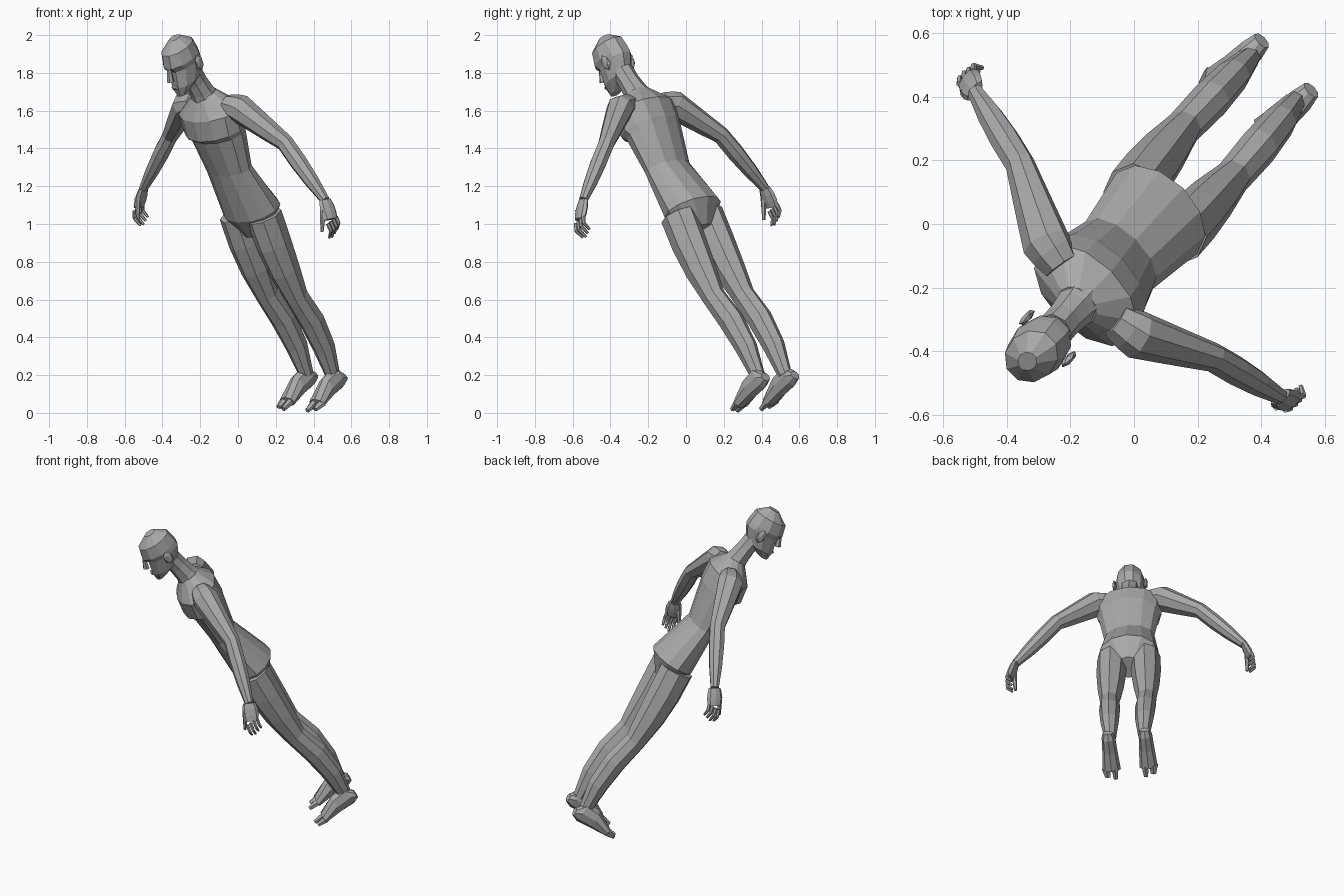
import bpy, bmesh, math
from mathutils import Vector, Matrix

default_cube = bpy.data.objects.get("Cube")
if default_cube:
    bpy.data.objects.remove(default_cube)

SIDE, BACK, UP = Vector((1, 0, 0)), Vector((0, 1, 0)), Vector((0, 0, 1))

skin = bpy.data.materials.new("plain grey")
skin.use_nodes = True
skin.diffuse_color = (0.4, 0.4, 0.4, 1)
shader = skin.node_tree.nodes["Principled BSDF"]
shader.inputs["Base Color"].default_value = skin.diffuse_color


def leaning_pose():
    """Frame of the body: turned to one side and leaning forward."""
    spine = Vector((-0.345, -0.4, 0.848)).normalized()
    left = Vector((0.7, -0.7, -0.045))
    left = (left - left.project(spine)).normalized()
    pose = Matrix((left, spine.cross(left), spine)).transposed().to_4x4()
    pose.translation = (0.44, 0.465, 0.11)
    return pose


POSE = leaning_pose()


def finish(name, bm, mirror):
    """Turn the mesh into a posed object, doubled for paired parts."""
    bmesh.ops.recalc_face_normals(bm, faces=bm.faces)
    mesh = bpy.data.meshes.new(name)
    bm.to_mesh(mesh)
    bm.free()
    mesh.materials.append(skin)
    part = bpy.data.objects.new(name, mesh)
    bpy.context.collection.objects.link(part)
    part.matrix_world = POSE
    if mirror:
        modifier = part.modifiers.new("other side", 'MIRROR')
        modifier.use_mirror_merge = False


def loft(name, rings, sides, mirror):
    """Skin a row of rings, each a centre and two half axes."""
    bm = bmesh.new()
    loops = []
    for centre, across, deep in rings:
        loop = []
        for i in range(sides):
            angle = math.tau * i / sides
            point = centre + across * math.cos(angle) + deep * math.sin(angle)
            loop.append(bm.verts.new(point))
        loops.append(loop)
    for lower, upper in zip(loops, loops[1:]):
        for i in range(sides):
            j = (i + 1) % sides
            bm.faces.new((lower[i], lower[j], upper[j], upper[i]))
    bm.faces.new(loops[0])
    bm.faces.new(loops[-1])
    finish(name, bm, mirror)


def sections(name, stations, along=UP, deep=BACK, offset=0, sides=10, mirror=False):
    """Loft of stations: place along the axis, half width, near and far edge."""
    rings = []
    for place, half, near, far in stations:
        centre = along * place + deep * (near + far) / 2 + SIDE * offset
        rings.append((centre, SIDE * half, deep * (far - near) / 2))
    loft(name, rings, sides, mirror)


def chain(name, joints, radii, muscles=None, ratio=1, wide=BACK, sides=8, mirror=True):
    """Tapered limb through joints; muscles swell and bow each segment."""
    joints = [Vector(joint) for joint in joints]
    muscles = muscles or [(0, 0)] * len(joints)
    spots = []
    for i, (start, end) in enumerate(zip(joints, joints[1:])):
        swell, bow = muscles[i]
        for t in (0, 1 / 3, 2 / 3):
            arch = math.sin(math.pi * t)
            radius = radii[i] + (radii[i + 1] - radii[i]) * t + swell * arch
            spots.append((start.lerp(end, t) + BACK * bow * arch, radius))
    spots.append((joints[-1], radii[-1]))
    rings = []
    for i, (centre, radius) in enumerate(spots):
        following = spots[min(i + 1, len(spots) - 1)][0]
        previous = spots[max(i - 1, 0)][0]
        direction = (following - previous).normalized()
        broad = (wide - wide.project(direction)).normalized()
        rings.append((centre, direction.cross(broad) * radius, broad * radius * ratio))
    loft(name, rings, sides, mirror)


def blob(name, centre, size, mirror=False):
    """Low-poly ball scaled to size."""
    bm = bmesh.new()
    bmesh.ops.create_icosphere(bm, subdivisions=1, radius=1)
    bmesh.ops.scale(bm, vec=size, verts=bm.verts)
    bmesh.ops.translate(bm, vec=centre, verts=bm.verts)
    finish(name, bm, mirror)


# Torso from crotch through hips, waist, chest and shoulders to the neck
crotch = (1, 0.08, -0.06, 0.08)
hips = (1.12, 0.18, -0.1, 0.165)
waist = (1.4, 0.15, -0.09, 0.08)
ribs = (1.61, 0.18, -0.1, 0.13)
chest = (1.64, 0.19, -0.13, 0.14)
shoulders = (1.75, 0.2, -0.11, 0.15)
collar = (1.85, 0.07, -0.03, 0.09)
sections("torso", (crotch, hips, waist, ribs, chest, shoulders, collar), sides=12)

# Neck and head
chain("neck", ((0, 0.03, 1.8), (0, 0, 2)), (0.08, 0.06), [(-0.01, 0)], mirror=False)
chin = (1.93, 0.03, -0.14, -0.08)
jaw = (1.98, 0.07, -0.145, 0.04)
eyes = (2.07, 0.085, -0.125, 0.09)
brow = (2.1, 0.09, -0.145, 0.09)
crown = (2.17, 0.08, -0.125, 0.08)
scalp = (2.22, 0.03, -0.05, 0.02)
sections("head", (chin, jaw, eyes, brow, crown, scalp))
chain("nose", ((0, -0.13, 2.1), (0, -0.155, 2.03)), (0.01, 0.02), sides=6, mirror=False)
blob("lips", (0, -0.14, 1.985), (0.03, 0.014, 0.012))
blob("ear", (0.093, 0, 2.06), (0.014, 0.03, 0.045), mirror=True)

# Legs with thigh and calf muscles
hip, knee, ankle = (0.1, 0.01, 1.1), (0.11, 0, 0.6), (0.1, 0.035, 0.08)
chain("leg", (hip, knee, ankle), (0.09, 0.058, 0.035),
      [(0.01, -0.01), (0.014, 0.03)], ratio=1.15)

# Feet, each with a big toe and a block of outer toes
heel = (0.09, 0.03, 0.02, 0.07)
instep = (0.05, 0.04, 0, 0.13)
arch_top = (-0.04, 0.045, 0, 0.12)
ball = (-0.15, 0.055, 0, 0.055)
sections("foot", (heel, instep, arch_top, ball), along=BACK, deep=UP,
         offset=0.11, sides=8, mirror=True)
chain("big_toe", ((0.09, -0.14, 0.026), (0.09, -0.21, 0.02)), (0.023, 0.014),
      wide=SIDE, sides=6)
chain("outer_toes", ((0.14, -0.14, 0.025), (0.135, -0.195, 0.02)), (0.02, 0.012),
      ratio=1.5, wide=SIDE, sides=6)

# Arms hanging away from the sides
collarbone, shoulder = (0.12, 0.045, 1.77), (0.2, 0.05, 1.75)
elbow, wrist = (0.43, 0.06, 1.54), (0.68, -0.04, 1.26)
chain("arm", (collarbone, shoulder, elbow, wrist), (0.055, 0.073, 0.044, 0.024),
      [(0, 0), (0, 0), (0.008, 0)], ratio=1.1)

# Hands: palm, thumb and four curled fingers
chain("palm", (wrist, (0.72, -0.085, 1.17)), (0.016, 0.018), [(0.004, 0)], ratio=2.3)
chain("thumb", ((0.695, -0.09, 1.23), (0.69, -0.15, 1.13)), (0.017, 0.009), sides=6)
for number in range(4):
    knuckle = Vector((0.725, -0.12 + 0.023 * number, 1.165))
    length = 1 - 0.1 * abs(number - 1)
    bend = knuckle + Vector((0.012, -0.01, -0.045)) * length
    tip = knuckle + Vector((-0.02, -0.015, -0.09)) * length
    chain("finger", (knuckle, bend, tip), (0.011, 0.01, 0.007), sides=6)
